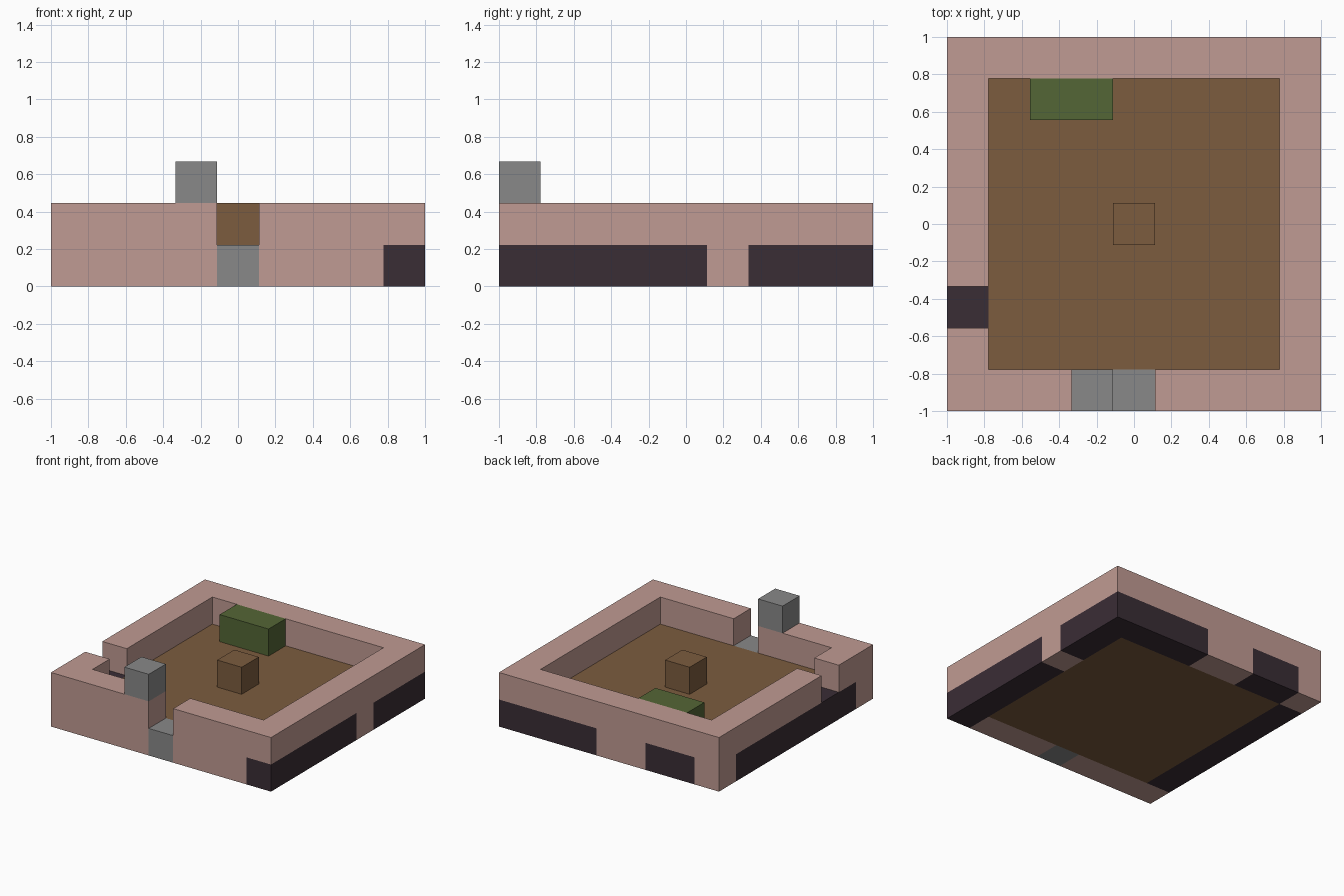
import bpy
import bmesh
import math
from mathutils import Vector

cube = bpy.data.objects.get("Cube")
if cube:
    bpy.data.objects.remove(cube, do_unlink=True)

N = 9            # blocks along each side
S = 2 / N        # block size


def linear(c):
    c /= 255
    return c / 12.92 if c <= 0.04045 else ((c + 0.055) / 1.055) ** 2.4


def material(name, *rgb):
    m = bpy.data.materials.new(name)
    m.use_nodes = True
    col = (*map(linear, rgb), 1)
    m.diffuse_color = col
    bsdf = m.node_tree.nodes["Principled BSDF"]
    bsdf.inputs["Base Color"].default_value = col
    bsdf.inputs["Roughness"].default_value = 0.9
    return m


pink = material("pink clay", 192, 155, 147)
dark = material("dark stone", 58, 45, 53)
brown = material("brown earth", 124, 92, 62)
green = material("moss green", 84, 102, 54)
gray = material("gray stone", 137, 137, 137)

cells = {}       # block position -> part name


def fill(part, xs, ys, zs):
    for x in xs:
        for y in ys:
            for z in zs:
                cells[x, y, z] = part


END = N - 1
inner = range(1, END)

# Clay wall: full block, then hollowed by the floor and the yard
fill("clay_wall", range(N), range(N), range(2))
fill("earth_floor", inner, inner, [0])
fill(None, inner, inner, [1])

# Dark foundation runs along the base of the wall
fill("dark_foundation", [END], [*range(5), *range(6, N)], [0])
fill("dark_foundation", [1, 2, 5, 6, 7, 8], [END], [0])
fill("dark_foundation", [0], inner, [0])

# Openings in the upper wall
fill(None, [4], [0], [1])
fill(None, [0], [2], [1])

# Single blocks
fill("doorstep", [4], [0], [0])
fill("gate_post_block", [3], [0], [2])
fill("centre_block", [4], [4], [1])
fill("moss_bed", [2, 3], [7], [1])

cells = {k: v for k, v in cells.items() if v}


def build(part, mat):
    """Join the part's blocks into one shell, leaving out buried faces."""
    bm = bmesh.new()
    for cell, name in cells.items():
        if name != part:
            continue
        centre = Vector((cell[0] - END / 2, cell[1] - END / 2, cell[2] + 0.5))
        for axis in range(3):
            for sign in (-1, 1):
                n = Vector((0, 0, 0))
                n[axis] = sign
                if tuple(int(c + d) for c, d in zip(cell, n)) in cells:
                    continue
                u = Vector((0, 0, 0))
                u[(axis + 1) % 3] = 1
                v = n.cross(u)
                corners = [n + u + v, n - u + v, n - u - v, n + u - v]
                bm.faces.new([bm.verts.new((centre + c / 2) * S) for c in corners])
    bmesh.ops.remove_doubles(bm, verts=bm.verts, dist=S / 100)
    for f in bm.faces:
        f.normal_update()
    bmesh.ops.dissolve_limit(bm, angle_limit=math.radians(1),
                             verts=bm.verts, edges=bm.edges)
    mesh = bpy.data.meshes.new(part)
    bm.to_mesh(mesh)
    bm.free()
    mesh.materials.append(mat)
    bpy.context.collection.objects.link(bpy.data.objects.new(part, mesh))


for part, mat in {
    "clay_wall": pink,
    "dark_foundation": dark,
    "earth_floor": brown,
    "centre_block": brown,
    "moss_bed": green,
    "doorstep": gray,
    "gate_post_block": gray,
}.items():
    build(part, mat)
